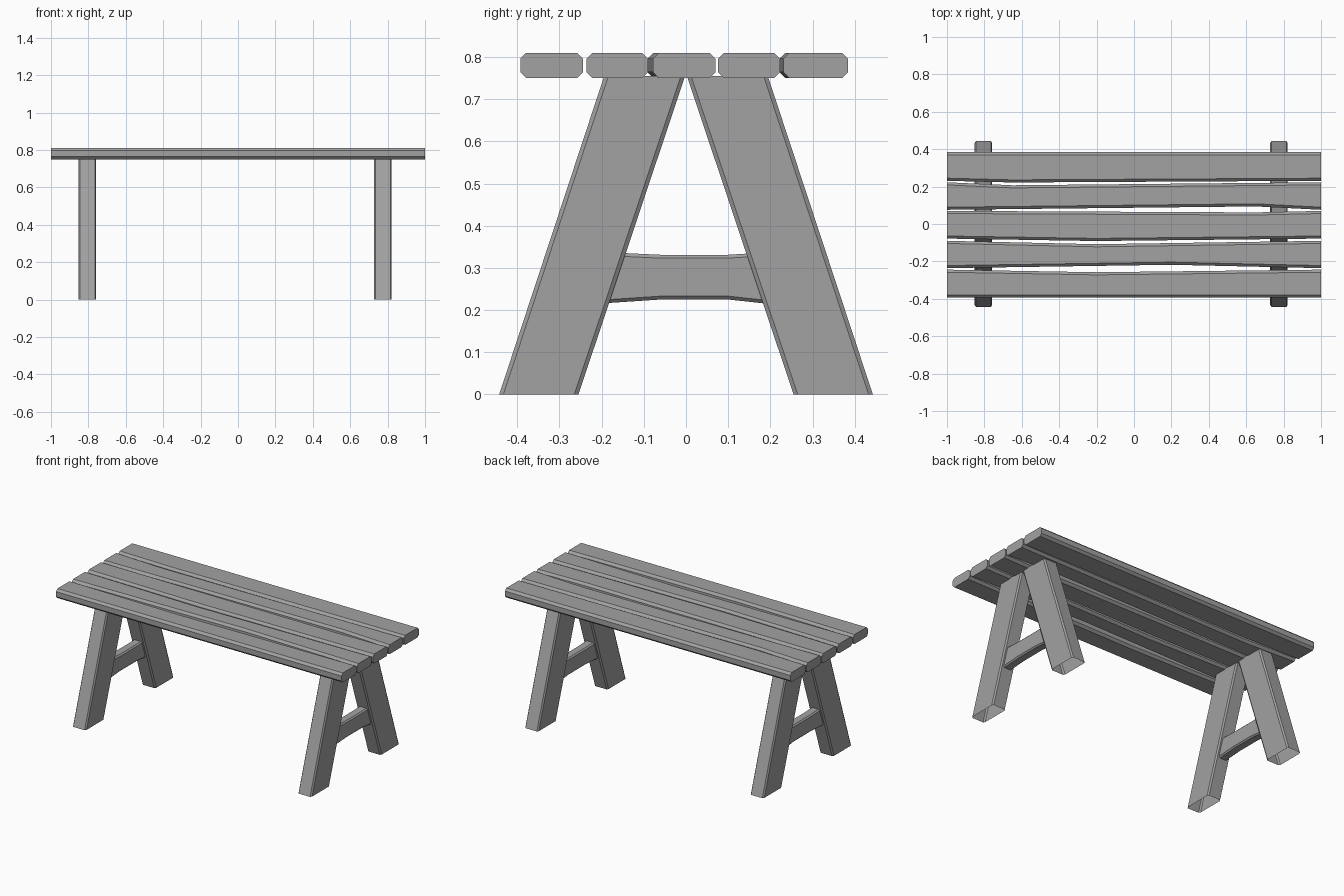
import bpy
import bmesh

default = bpy.data.objects.get("Cube")
if default:
    bpy.data.objects.remove(default, do_unlink=True)

# One plain grey for the whole table
GREY = (0.36, 0.36, 0.36, 1.0)
wood = bpy.data.materials.new("plain_grey")
wood.use_nodes = True
wood.diffuse_color = GREY
shader = wood.node_tree.nodes["Principled BSDF"]
shader.inputs["Base Color"].default_value = GREY
shader.inputs["Roughness"].default_value = 0.8


def chamfered(u0, u1, v0, v1, cu, cv):
    """Rectangle outline with cut corners, as (u, v) pairs."""
    return [(u0 + cu, v0), (u1 - cu, v0), (u1, v0 + cv), (u1, v1 - cv),
            (u1 - cu, v1), (u0 + cu, v1), (u0, v1 - cv), (u0, v0 + cv)]


def loft(name, rings, capped):
    """Skin a row of matching rings into one flat-shaded object."""
    bm = bmesh.new()
    loops = [[bm.verts.new(p) for p in ring] for ring in rings]
    for a, b in zip(loops, loops[1:]):
        for i in range(len(a)):
            j = (i + 1) % len(a)
            bm.faces.new((a[i], a[j], b[j], b[i]))
    if capped:
        bm.faces.new(loops[0][::-1])
        bm.faces.new(loops[-1])
    # Shared direction: make the skin face away from the ring centres
    bmesh.ops.recalc_face_normals(bm, faces=bm.faces[:])
    mesh = bpy.data.meshes.new(name)
    bm.to_mesh(mesh)
    bm.free()
    mesh.materials.append(wood)
    obj = bpy.data.objects.new(name, mesh)
    bpy.context.collection.objects.link(obj)
    return obj


def bent(end, bulge, peak, x):
    """Plank edge: straight at the ends, pushed sideways at the peak."""
    return end + bulge * min(1, (x + 1) / (peak + 1), (1 - x) / (1 - peak))


# Table top: (edge at the ends, bulge, peak x) for the front and back edges
TOP, UNDER = 0.81, 0.75
STATIONS = (-1, -0.65, -0.2, 0.2, 0.65, 1)
planks = {
    "front_plank": ((-0.393, 0, 0), (-0.244, -0.014, -0.2)),
    "front_middle_plank": ((-0.236, 0.018, 0.2), (-0.09, -0.018, -0.2)),
    "centre_plank": ((-0.078, -0.013, -0.2), (0.07, -0.008, 0.65)),
    "back_middle_plank": ((0.076, 0.018, 0.65), (0.223, -0.016, -0.65)),
    "back_plank": ((0.231, -0.009, -0.65), (0.384, 0, 0)),
}
for name, (front, back) in planks.items():
    rings = []
    for x in STATIONS:
        outline = chamfered(bent(*front, x), bent(*back, x), UNDER, TOP, 0.014, 0.014)
        rings.append([(x, y, z) for y, z in outline])
    loft(name, rings, True)

# Trestles: two slanted hollow legs and an arched stretcher at each end
HALF = 0.047
for end, cx in (("right", -0.805), ("left", 0.775)):
    for place, side in (("front", -1), ("back", 1)):
        rings = []
        for z, inner, outer in ((0, 0.255, 0.443), (0.755, 0.002, 0.194)):
            outline = chamfered(cx - HALF, cx + HALF, inner, outer, 0.007, 0.01)
            rings.append([(x, side * y, z) for x, y in outline])
        loft(f"{place}_{end}_leg", rings, False)

    rings = []
    for y, low, high in ((-0.21, 0.215, 0.338), (-0.06, 0.225, 0.331),
                         (0.1, 0.225, 0.331), (0.21, 0.213, 0.338)):
        outline = chamfered(cx - 0.03, cx + 0.03, low, high, 0.008, 0.008)
        rings.append([(x, y, z) for x, z in outline])
    loft(f"{end}_stretcher", rings, True)
